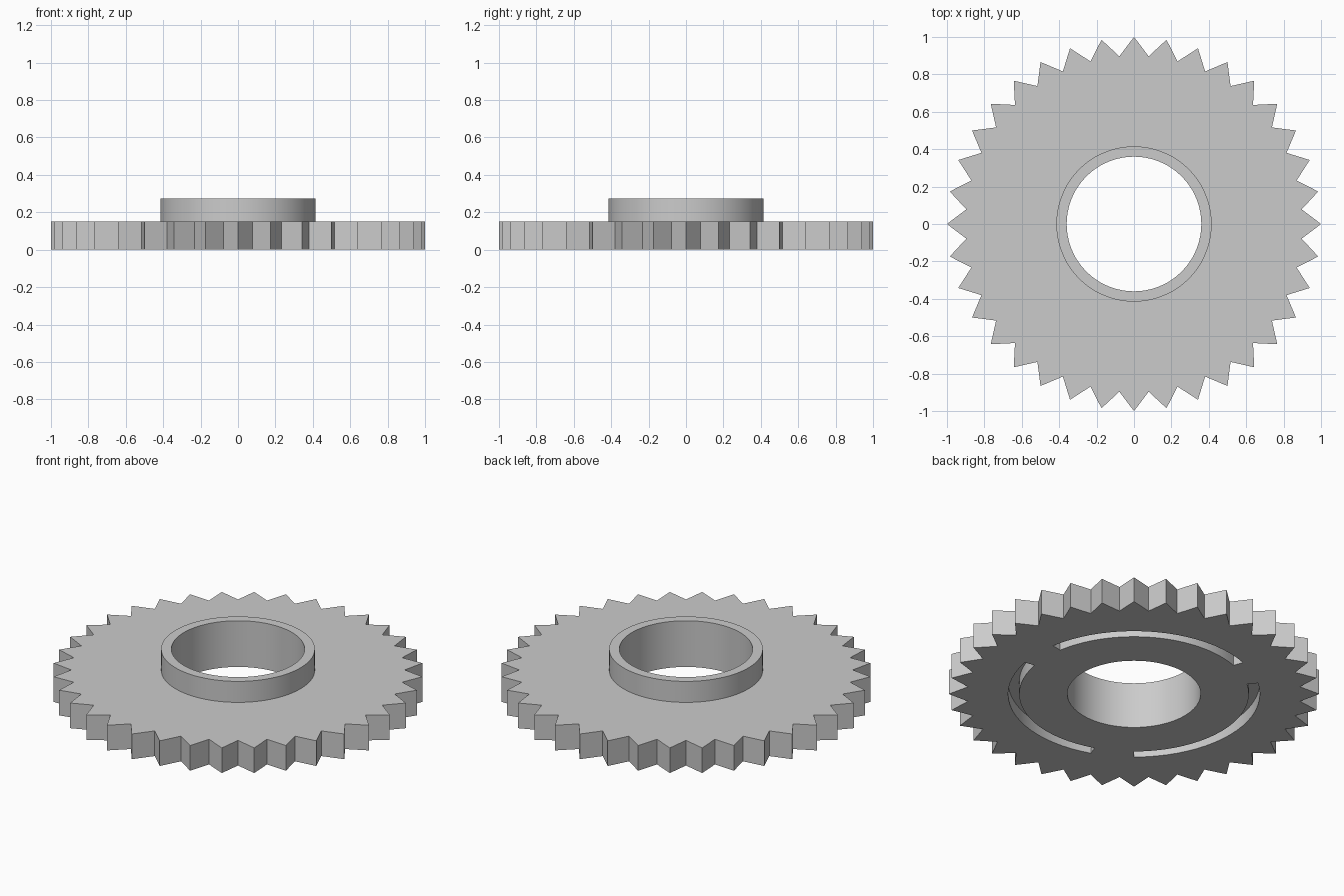
import bpy
import bmesh
from math import cos, sin, radians

cube = bpy.data.objects.get("Cube")
if cube:
    bpy.data.objects.remove(cube)

TEETH = 36
STEPS = TEETH * 2
STEP = 360 / STEPS
PLATE_H, HUB_H = 0.15, 0.275
BORE_R, HUB_R = 0.36, 0.415
ROOT_R, TIP_R = 0.9, 1.0
SLOT_IN, SLOT_OUT, SLOT_DEPTH = 0.62, 0.68, 0.075


def material(name, rgb):
    mat = bpy.data.materials.new(name)
    mat.use_nodes = True
    colour = (*rgb, 1)
    mat.diffuse_color = colour
    mat.node_tree.nodes["Principled BSDF"].inputs["Base Color"].default_value = colour
    return mat


def ring(bm, radii, z):
    """Closed loop of vertices; the radii alternate round the loop."""
    verts = []
    for i in range(STEPS):
        a, r = radians(i * STEP), radii[i % len(radii)]
        verts.append(bm.verts.new((r * cos(a), r * sin(a), z)))
    return verts


def bridge(bm, a, b):
    """Quads between two loops."""
    return [bm.faces.new((a[i], a[(i + 1) % STEPS], b[(i + 1) % STEPS], b[i]))
            for i in range(STEPS)]


bm = bmesh.new()
teeth = (TIP_R, ROOT_R)

# Cross-section of the wheel, from the top of the teeth round to the underside
section = [
    (teeth, PLATE_H), ((HUB_R,), PLATE_H), ((HUB_R,), HUB_H), ((BORE_R,), HUB_H),
    ((BORE_R,), 0), ((SLOT_IN,), 0), ((SLOT_OUT,), 0), (teeth, 0),
]
rings = [ring(bm, radii, z) for radii, z in section]
bands = [bridge(bm, a, b) for a, b in zip(rings, rings[1:] + rings[:1])]
bmesh.ops.recalc_face_normals(bm, faces=bm.faces[:])

# Three curved blind slots in the underside
slots = [f for i, f in enumerate(bands[5]) if 10 < ((i + 0.5) * STEP) % 120 < 110]
result = bmesh.ops.extrude_face_region(bm, geom=slots)
bmesh.ops.delete(bm, geom=[f for f in slots if f.is_valid], context="FACES_ONLY")
moved = [v for v in result["geom"] if isinstance(v, bmesh.types.BMVert)]
bmesh.ops.translate(bm, verts=moved, vec=(0, 0, SLOT_DEPTH))
bmesh.ops.recalc_face_normals(bm, faces=bm.faces[:])

mesh = bpy.data.meshes.new("toothed_wheel")
bm.to_mesh(mesh)
bm.free()
mesh.materials.append(material("plain_grey", (0.6, 0.6, 0.6)))

wheel = bpy.data.objects.new("toothed_wheel", mesh)
bpy.context.collection.objects.link(wheel)
bpy.ops.object.select_all(action="DESELECT")
wheel.select_set(True)
bpy.context.view_layer.objects.active = wheel
bpy.ops.object.shade_smooth_by_angle(angle=radians(20))
